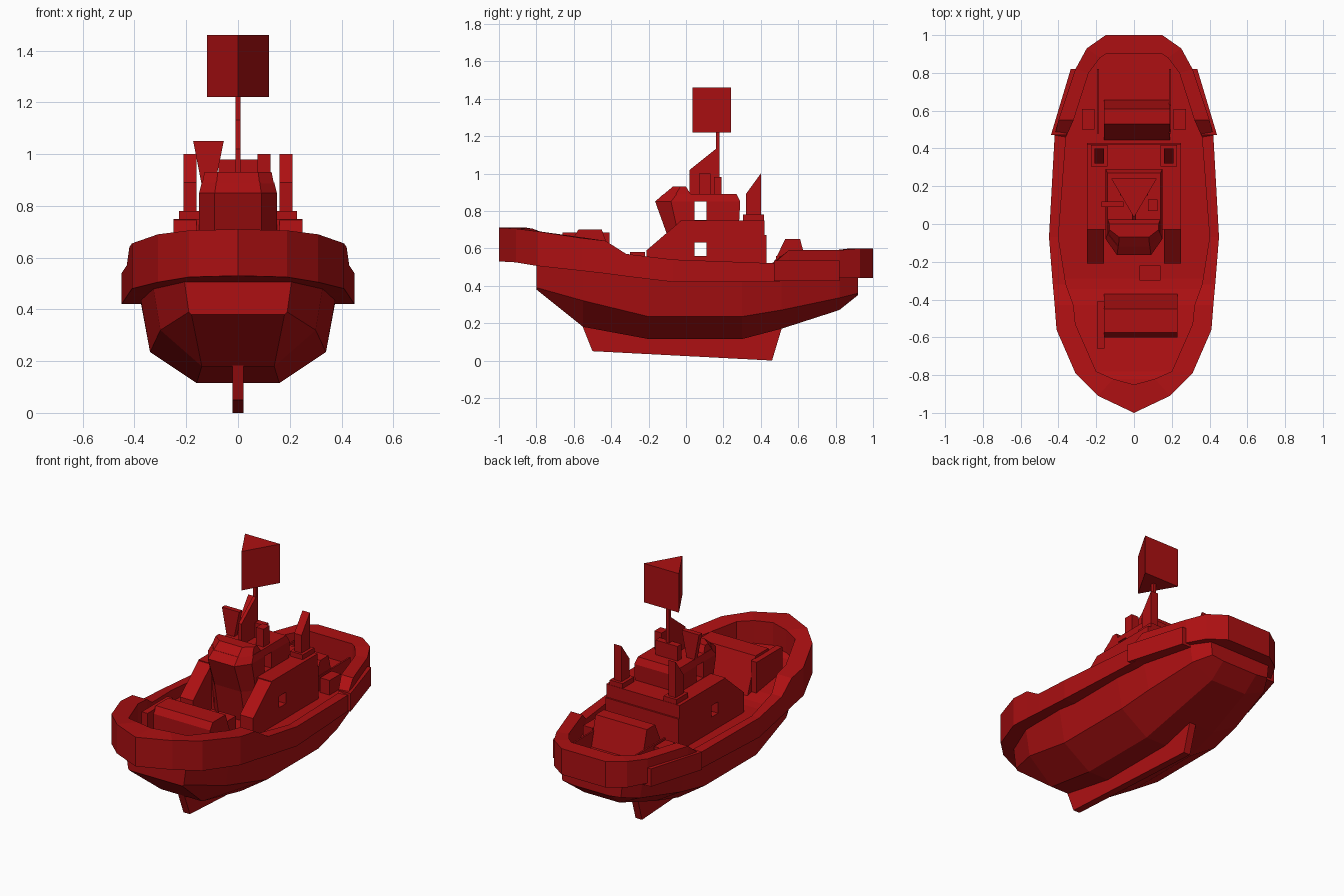
import bpy, bmesh

if "Cube" in bpy.data.objects:
    bpy.data.objects.remove(bpy.data.objects["Cube"], do_unlink=True)

red = bpy.data.materials.new("hull_red")
red.use_nodes = True
colour = (0.42, 0.005, 0.006, 1)
red.diffuse_color = colour
red.node_tree.nodes["Principled BSDF"].inputs["Base Color"].default_value = colour


def finish(name, bm):
    """Clean a bmesh and turn it into a named flat-shaded object."""
    bmesh.ops.remove_doubles(bm, verts=bm.verts, dist=0.0005)
    bmesh.ops.dissolve_degenerate(bm, edges=bm.edges, dist=0.0005)
    bmesh.ops.recalc_face_normals(bm, faces=bm.faces)
    mesh = bpy.data.meshes.new(name)
    bm.to_mesh(mesh)
    bm.free()
    mesh.materials.append(red)
    obj = bpy.data.objects.new(name, mesh)
    bpy.context.collection.objects.link(obj)
    return obj


def loft(name, halves, caps=True):
    """Skin half sections, each mirrored across x to make a closed ring."""
    bm = bmesh.new()
    rings = []
    for half in halves:
        ring = list(half) + [(-x, y, z) for x, y, z in reversed(half)]
        rings.append([bm.verts.new(p) for p in ring])
    count = len(rings[0])
    for a, b in zip(rings, rings[1:]):
        for i in range(count):
            j = (i + 1) % count
            bm.faces.new((a[i], a[j], b[j], b[i]))
    if caps:
        bm.faces.new(rings[0])
        bm.faces.new(rings[-1])
    return finish(name, bm)


def prism(name, points, low, high, axis="x"):
    """Extrude a profile: (y, z) along x, (x, z) along y, (x, y) along z."""
    place = {"x": lambda p, d: (d, p[0], p[1]),
             "y": lambda p, d: (p[0], d, p[1]),
             "z": lambda p, d: (p[0], p[1], d)}[axis]
    bm = bmesh.new()
    a = [bm.verts.new(place(p, low)) for p in points]
    b = [bm.verts.new(place(p, high)) for p in points]
    bm.faces.new(a)
    bm.faces.new(b)
    for i in range(len(a)):
        j = (i + 1) % len(a)
        bm.faces.new((a[i], a[j], b[j], b[i]))
    return finish(name, bm)


def box(name, xs, ys, zs):
    corners = [(xs[0], ys[0]), (xs[1], ys[0]), (xs[1], ys[1]), (xs[0], ys[1])]
    return prism(name, corners, zs[0], zs[1], "z")


# Lower hull: y, bottom (x, z), chine (x, z), top (x, z)
hull_stations = [
    (-.80, (.18, .38), (.19, .39), (.21, .53)),
    (-.55, (.14, .18), (.30, .32), (.33, .50)),
    (-.20, (.16, .115), (.34, .235), (.38, .46)),
    (.30, (.16, .115), (.34, .235), (.38, .45)),
    (.51, (.15, .17), (.32, .27), (.36, .45)),
    (.82, (.12, .27), (.26, .335), (.28, .45)),
    (.92, (.12, .35), (.20, .36), (.21, .45)),
]
loft("lower_hull", [[(x, y, z) for x, z in pts] for y, *pts in hull_stations])

# Bulwark and deck: outer x, y, bottom z, top z, inner x, y
rim_stations = [
    (0, -1, .53, .71, 0, -.85),
    (.19, -.91, .525, .705, .11, -.82),
    (.31, -.79, .505, .69, .2, -.78),
    (.41, -.56, .48, .655, .31, -.53),
    (.42, -.43, .465, .64, .32, -.43),
    (.43, -.32, .45, .57, .36, -.32),
    (.45, -.07, .42, .54, .4, -.07),
    (.42, .47, .42, .52, .36, .46),
    (.4, .55, .43, .59, .32, .55),
    (.31, .82, .44, .59, .24, .8),
    (.25, .93, .44, .6, .18, .88),
    (.15, 1, .44, .6, .15, .9),
    (0, 1, .44, .6, 0, .9),
]
sections = []
for ox, oy, bottom, top, ix, iy in rim_stations:
    deck = max(.47, top - .14)
    sections.append([(ix, iy, deck), (ix, iy, top), (ox, oy, top), (ox, oy, bottom)])
loft("bulwark_and_deck", sections, caps=False)

# Keel fin
prism("keel_fin", [(-.56, .2), (-.5, .05), (.46, 0), (.52, .2)], -.022, .022)

# Deckhouse, with sloped wing walls ahead of it
deckhouse = prism("deckhouse", [(-.03, .46), (-.03, .75), (.42, .75), (.42, .67),
                                (.43, .67), (.43, .46)], -.25, .25)

# Wheelhouse with a raked, faceted front
def cabin_ring(z, front, shoulder, back, width=.15):
    return [(width * .6, front, z), (width, shoulder, z), (width, back, z)]


wheelhouse = loft("wheelhouse", [
    cabin_ring(.47, -.06, -.02, .28),
    cabin_ring(.67, -.10, -.04, .28),
    cabin_ring(.85, -.165, -.08, .29),
    cabin_ring(.89, -.12, -.05, .27, .14)])
loft("wheelhouse_brow", [
    cabin_ring(.88, -.13, -.06, .03, .14),
    cabin_ring(.93, -.07, -.03, .0, .13)])

# Door openings cut right through both houses
for low, high in ((.56, .63), (.752, .85)):
    cutter = box("door_cutter", (-.5, .5), (.045, .11), (low, high))
    cutter.hide_render = True
    cutter.hide_viewport = True
    for house in (deckhouse, wheelhouse):
        cut = house.modifiers.new("door_opening", "BOOLEAN")
        cut.operation = "DIFFERENCE"
        cut.solver = "EXACT"
        cut.object = cutter

# Mast, its bracing fin and the three-sided mast head
box("mast", (-.01, .01), (.16, .18), (.88, 1.23))
prism("mast_fin", [(.02, .88), (.02, 1.02), (.17, 1.14), (.17, .88)], -.01, .01)
prism("mast_head", [(0, .035), (.12, .24), (-.12, .24)], 1.22, 1.46, "z")

# Wheelhouse roof fittings
box("mast_step", (-.075, .075), (.15, .19), (.88, .98))
box("roof_vent", (.075, .125), (.07, .13), (.88, 1))
prism("flared_plate", [(-.14, .88), (-.09, .88), (-.055, 1.05), (-.173, 1.05)],
      .09, .12, "y")

# Paired parts on both sides
for side, label in ((1, "left"), (-1, "right")):
    def pair(a, b):
        return (side * a, side * b)

    prism("wing_wall_" + label, [(-.21, .46), (-.21, .59), (-.03, .745), (-.03, .46)],
          *pair(.16, .25))
    box("stack_base_" + label, pair(.14, .228), (.305, .418), (.74, .78))
    prism("exhaust_stack_" + label, [(.32, .77), (.32, .89), (.4, 1), (.4, .77)],
          *pair(.16, .21))
    prism("stern_fender_" + label,
          [(side * x, y) for x, y in ((.36, .47), (.44, .47), (.335, .82), (.27, .82))],
          .425, .535, "z")
    box("aft_locker_" + label, pair(.21, .275), (.5, .61), (.46, .56))
    box("aft_rail_" + label, pair(.185, .195), (.48, .82), (.46, .56))

# Deck fittings
prism("aft_hatch", [(.44, .46), (.53, .65), (.61, .65), (.66, .46)], -.16, .19)
prism("fore_hatch", [(-.6, .48), (-.6, .66), (-.575, .7), (-.45, .7), (-.37, .48)],
      -.16, .23)
box("fore_locker", (-.195, -.155), (-.66, -.41), (.48, .685))
box("fore_step", (.03, .14), (-.3, -.22), (.45, .58))
